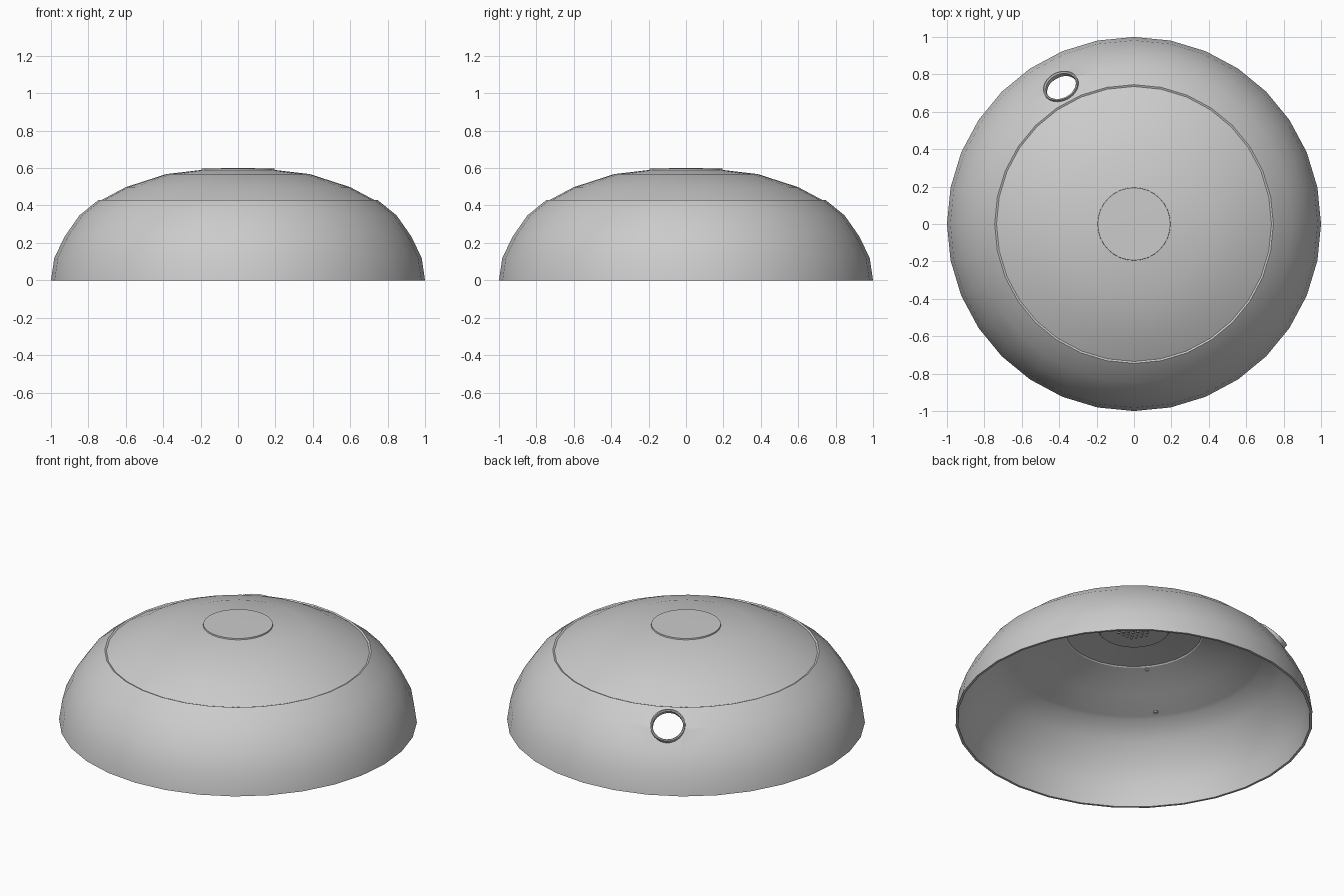
import bpy, bmesh, math
from mathutils import Vector

if "Cube" in bpy.data.objects:
    bpy.data.objects.remove(bpy.data.objects["Cube"])

SEG = 32


def lathe(name, profile, closed=False):
    """Spin an (r, z) profile around z."""
    bm = bmesh.new()
    vs = [bm.verts.new((r, 0, z)) for r, z in profile]
    es = [bm.edges.new((a, b)) for a, b in zip(vs, vs[1:])]
    if closed:
        es.append(bm.edges.new((vs[-1], vs[0])))
    bmesh.ops.spin(bm, geom=vs + es, cent=(0, 0, 0), axis=(0, 0, 1),
                   angle=math.tau, steps=SEG)
    bmesh.ops.remove_doubles(bm, verts=bm.verts, dist=0.0004)
    bmesh.ops.recalc_face_normals(bm, faces=bm.faces)
    me = bpy.data.meshes.new(name)
    bm.to_mesh(me)
    bm.free()
    ob = bpy.data.objects.new(name, me)
    bpy.context.collection.objects.link(ob)
    return ob


def activate(ob):
    bpy.ops.object.select_all(action='DESELECT')
    ob.select_set(True)
    bpy.context.view_layer.objects.active = ob


def smooth(ob):
    activate(ob)
    bpy.ops.object.shade_smooth_by_angle(angle=math.radians(32))


# Dome shell: outer skin (top disc, lid seam, rim), then inner skin back to the axis
outer = [(0, 0.600), (0.194, 0.598), (0.195, 0.590), (0.383, 0.568), (0.60, 0.498),
         (0.735, 0.426), (0.745, 0.43), (0.848, 0.347), (0.926, 0.235),
         (0.982, 0.12), (1, 0)]
inner = [(0.986, 0), (0.968, 0.12), (0.912, 0.23), (0.835, 0.337), (0.735, 0.417),
         (0.71, 0.424), (0.585, 0.486), (0.385, 0.55), (0.38, 0.556),
         (0.2, 0.578), (0.195, 0.572), (0, 0.572)]
dome = lathe("dome_shell", outer + inner)

# Round port on the back-left shoulder
az, el = math.radians(118), math.radians(48)
normal = Vector((math.cos(az) * math.cos(el), math.sin(az) * math.cos(el), math.sin(el)))
centre = Vector((0.833 * math.cos(az), 0.833 * math.sin(az), 0.357))
turn = normal.to_track_quat('Z', 'Y').to_euler()

bpy.ops.mesh.primitive_cylinder_add(vertices=SEG, radius=0.095, depth=0.2,
                                    location=centre, rotation=turn)
cutter = bpy.context.object
cutter.name = "port_cutter"
cutter.hide_render = True
cut = dome.modifiers.new("port", 'BOOLEAN')
cut.operation = 'DIFFERENCE'
cut.solver = 'EXACT'
cut.object = cutter
activate(dome)
bpy.ops.object.modifier_apply(modifier="port")
bpy.data.objects.remove(cutter)
smooth(dome)

# Bezel ring lining the port
bezel = lathe("port_bezel", [(0.085, -0.022), (0.098, -0.022), (0.098, 0.008),
                             (0.092, 0.01), (0.085, 0.002)], closed=True)
bezel.location = centre
bezel.rotation_euler = turn
smooth(bezel)


# Small studs on the underside
def stud(name, x, y, z, r):
    bpy.ops.mesh.primitive_cylinder_add(vertices=10, radius=r, depth=0.012,
                                        location=(x, y, z))
    bpy.context.object.name = name


view = math.radians(55)
for i, (far, side, z) in enumerate([(0.66, 0.18, 0.43), (0.39, 0.107, 0.545)]):
    stud(f"inner_stud_{i}", -far * math.cos(view) - side * math.sin(view),
         -far * math.sin(view) + side * math.cos(view), z, 0.012)

# Hexagonal cluster of dots at the underside centre
for j in range(-4, 5):
    for i in range(-4, 5):
        x, y = (i + 0.5 * (j % 2)) * 0.03, j * 0.026
        if math.hypot(x, y) < 0.095:
            stud("centre_dot", x, y, 0.573, 0.008)
